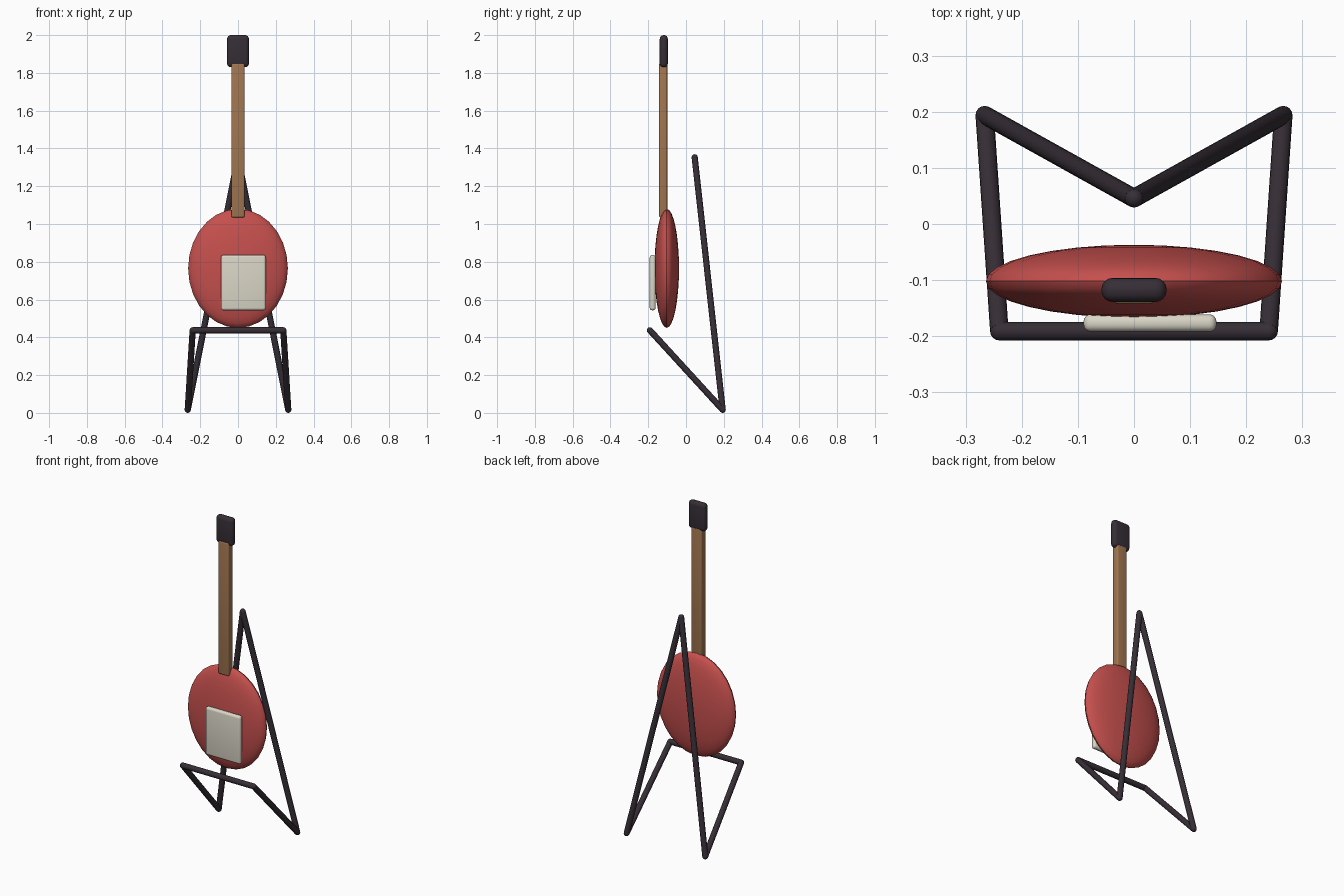
import bpy, bmesh, math
from mathutils import Vector, Matrix

cube = bpy.data.objects.get("Cube")
if cube:
    bpy.data.objects.remove(cube, do_unlink=True)


def material(name, rgb):
    mat = bpy.data.materials.new(name)
    mat.use_nodes = True
    color = (*rgb, 1)
    mat.diffuse_color = color
    mat.node_tree.nodes["Principled BSDF"].inputs["Base Color"].default_value = color
    return mat


red = material("red lacquer", (0.56, 0.08, 0.075))
wood = material("neck wood", (0.36, 0.18, 0.08))
cream = material("cream plastic", (0.70, 0.67, 0.57))
black = material("dark charcoal", (0.037, 0.028, 0.037))


def finish(name, bm, mat):
    mesh = bpy.data.meshes.new(name)
    bm.to_mesh(mesh)
    bm.free()
    mesh.materials.append(mat)
    obj = bpy.data.objects.new(name, mesh)
    bpy.context.collection.objects.link(obj)
    bpy.ops.object.select_all(action="DESELECT")
    bpy.context.view_layer.objects.active = obj
    obj.select_set(True)
    bpy.ops.object.shade_smooth_by_angle(angle=math.radians(35))
    return obj


def rounded_box(name, low, high, radius, mat):
    low, high = Vector(low), Vector(high)
    bm = bmesh.new()
    bmesh.ops.create_cube(bm, size=1)
    bmesh.ops.scale(bm, vec=high - low, verts=bm.verts)
    bmesh.ops.translate(bm, vec=(low + high) / 2, verts=bm.verts)
    bmesh.ops.bevel(bm, geom=bm.edges[:], offset=radius, segments=4,
                    profile=0.5, affect="EDGES", clamp_overlap=True)
    return finish(name, bm, mat)


# Lens-shaped body, with its poles at front and back
bm = bmesh.new()
bmesh.ops.create_uvsphere(bm, u_segments=28, v_segments=16, radius=1)
bmesh.ops.rotate(bm, cent=(0, 0, 0), verts=bm.verts,
                 matrix=Matrix.Rotation(math.pi / 2, 3, "X"))
bmesh.ops.scale(bm, vec=(0.264, 0.065, 0.315), verts=bm.verts)
bmesh.ops.translate(bm, vec=(0, -0.102, 0.765), verts=bm.verts)
finish("body", bm, red)

# Neck, headstock and front plate
rounded_box("neck", (-0.035, -0.143, 1.035), (0.035, -0.099, 1.85), 0.008, wood)
rounded_box("headstock", (-0.058, -0.139, 1.83), (0.058, -0.096, 2.0), 0.02, black)
rounded_box("front_plate", (-0.09, -0.192, 0.543), (0.147, -0.161, 0.836), 0.013, cream)

# Stand: closed loop of round tubes with ball joints
RADIUS = 0.0165
apex = Vector((0, 0.046, 1.353))
foot = Vector((0.266, 0.194, RADIUS))
arm = Vector((0.240, -0.191, 0.437))
flip = Matrix.Scale(-1, 3, (1, 0, 0))
path = [apex, foot, arm, flip @ arm, flip @ foot]
bm = bmesh.new()
for start, end in zip(path, path[1:] + path[:1]):
    along = end - start
    place = (Matrix.Translation((start + end) / 2)
             @ along.to_track_quat("Z", "Y").to_matrix().to_4x4())
    bmesh.ops.create_cone(bm, cap_ends=True, segments=16, radius1=RADIUS,
                          radius2=RADIUS, depth=along.length, matrix=place)
    bmesh.ops.create_uvsphere(bm, u_segments=16, v_segments=10, radius=RADIUS,
                              matrix=Matrix.Translation(start))
finish("stand", bm, black)
